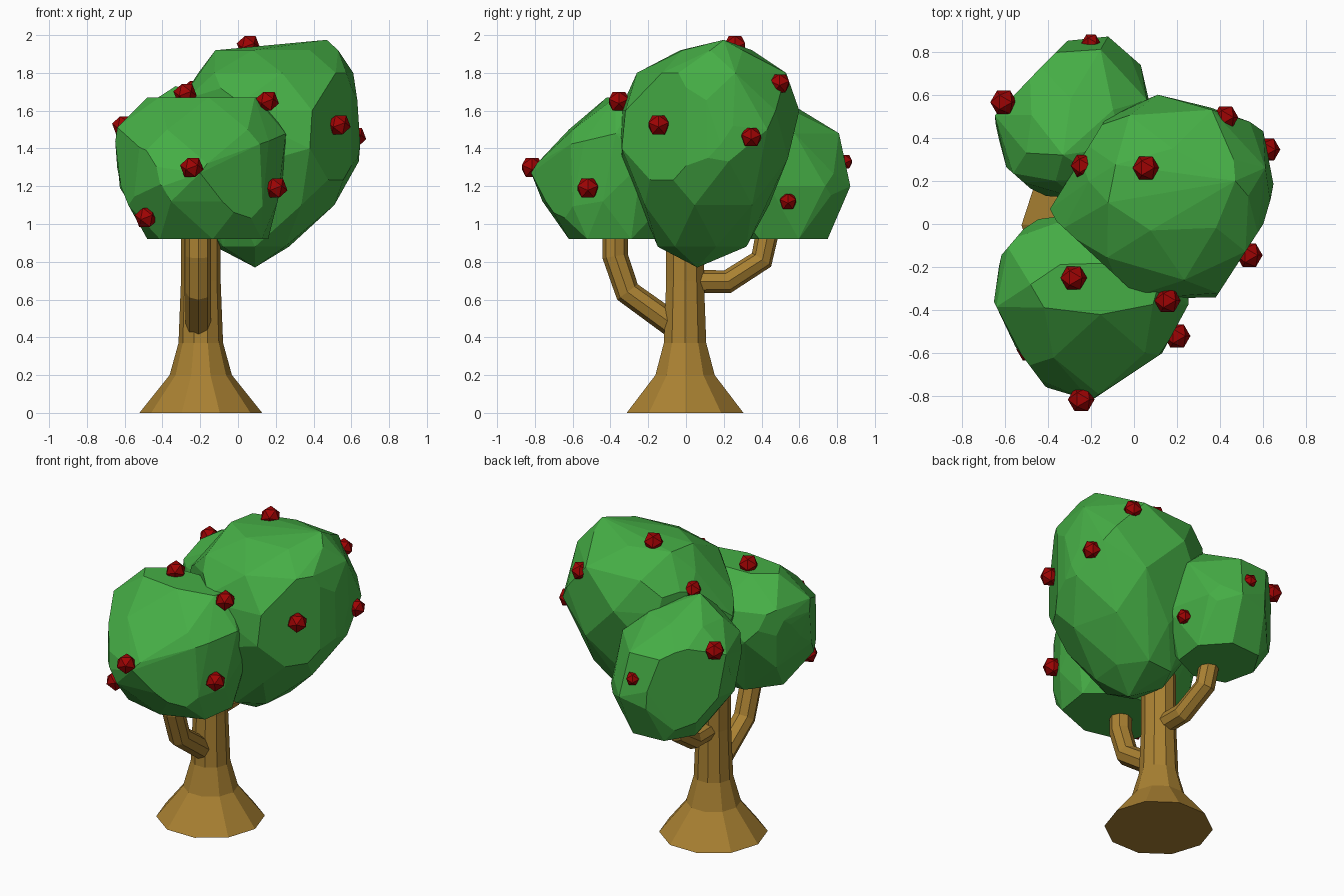
import bpy, bmesh, math
from mathutils import Vector, Matrix

if "Cube" in bpy.data.objects:
    bpy.data.objects.remove(bpy.data.objects["Cube"])


def material(name, color):
    m = bpy.data.materials.new(name)
    m.diffuse_color = (*color, 1)
    m.use_nodes = True
    m.node_tree.nodes["Principled BSDF"].inputs["Base Color"].default_value = m.diffuse_color
    return m


LEAF = material("leaf green", (0.06, 0.42, 0.06))
BARK = material("bark brown", (0.40, 0.22, 0.032))
FRUIT = material("fruit red", (0.34, 0.001, 0.001))


def finish(bm, name, mat):
    bmesh.ops.recalc_face_normals(bm, faces=bm.faces)
    me = bpy.data.meshes.new(name)
    bm.to_mesh(me)
    bm.free()
    me.materials.append(mat)
    ob = bpy.data.objects.new(name, me)
    bpy.context.collection.objects.link(ob)
    return ob


# Trunk: ten-sided profile of (radius, height)
def trunk(profile, cx, cy, sides=10):
    bm = bmesh.new()
    rings = []
    for r, z in profile:
        rings.append([bm.verts.new((cx + r * math.cos(2 * math.pi * i / sides),
                                    cy + r * math.sin(2 * math.pi * i / sides), z))
                      for i in range(sides)])
    for a, b in zip(rings, rings[1:]):
        for i in range(sides):
            j = (i + 1) % sides
            bm.faces.new((a[i], a[j], b[j], b[i]))
    bm.faces.new(rings[0])
    bm.faces.new(rings[-1])
    finish(bm, "trunk", BARK)


trunk([(0.325, 0), (0.165, 0.2), (0.118, 0.37), (0.105, 0.7), (0.105, 1.05)], -0.197, -0.005)


# Branches: eight-sided tubes along a bent path
def branch(name, path, radius):
    cu = bpy.data.curves.new(name, "CURVE")
    cu.dimensions = "3D"
    cu.bevel_depth = radius
    cu.bevel_resolution = 2
    cu.use_fill_caps = True
    sp = cu.splines.new("POLY")
    sp.points.add(len(path) - 1)
    for p, co in zip(sp.points, path):
        p.co = (*co, 1)
    sp.use_smooth = False
    cu.materials.append(BARK)
    ob = bpy.data.objects.new(name, cu)
    bpy.context.collection.objects.link(ob)
    bpy.ops.object.select_all(action="DESELECT")
    ob.select_set(True)
    bpy.context.view_layer.objects.active = ob
    bpy.ops.object.convert(target="MESH")
    for f in bpy.context.object.data.polygons:
        f.use_smooth = False


branch("front_branch", [(-0.21, -0.06, 0.46), (-0.21, -0.31, 0.64),
                        (-0.21, -0.375, 0.83), (-0.21, -0.375, 1.0)], 0.068)
branch("back_branch", [(-0.2, 0.03, 0.695), (-0.2, 0.22, 0.695),
                       (-0.22, 0.4, 0.81), (-0.23, 0.44, 1.0)], 0.062)


def hull(points):
    bm = bmesh.new()
    for p in points:
        bm.verts.new(p)
    bmesh.ops.convex_hull(bm, input=bm.verts)
    loose = [v for v in bm.verts if not v.link_faces]
    bmesh.ops.delete(bm, geom=loose, context="VERTS")
    return bm


# Leaf clumps: faceted hull around stacked rings (z, xmin, xmax, ymin, ymax) and corner
# points, then trimmed by a counter-clockwise outline seen from the top
def clump(name, rings, corners, outline, sides=7):
    points = [Vector(c) for c in corners]
    for k, (z, x0, x1, y0, y1) in enumerate(rings):
        for i in range(sides):
            a = 2 * math.pi * (i + 0.5 * (k % 2)) / sides + 0.3
            x = (x0 + x1) / 2 + 0.54 * (x1 - x0) * math.cos(a)
            y = (y0 + y1) / 2 + 0.54 * (y1 - y0) * math.sin(a)
            points.append(Vector((min(max(x, x0), x1), min(max(y, y0), y1), z)))
    bm = hull(points)
    for (ax, ay), (bx, by) in zip(outline, outline[1:]):
        geom = bm.verts[:] + bm.edges[:] + bm.faces[:]
        bmesh.ops.bisect_plane(bm, geom=geom, plane_co=(ax, ay, 0),
                               plane_no=(by - ay, ax - bx, 0), clear_outer=True)
        bmesh.ops.holes_fill(bm, edges=[e for e in bm.edges if e.is_boundary], sides=0)
    # Merge trimming slivers and rebuild the hull with clean facets
    bmesh.ops.remove_doubles(bm, verts=bm.verts, dist=0.06)
    points = [v.co.copy() for v in bm.verts] + [Vector(c) for c in corners]
    bm.free()
    bm = hull(points)
    bmesh.ops.dissolve_limit(bm, angle_limit=math.radians(4),
                             verts=bm.verts, edges=bm.edges)
    finish(bm, name, LEAF)


clump("large_leaf_clump",
      [(0.88, -0.12, 0.27, -0.15, 0.32), (1.1, -0.25, 0.51, -0.24, 0.44),
       (1.35, -0.32, 0.65, -0.34, 0.54), (1.6, -0.34, 0.64, -0.35, 0.60),
       (1.8, -0.21, 0.61, -0.26, 0.53), (1.92, -0.12, 0.53, -0.03, 0.35)],
      [(0.09, 0.06, 0.77), (0.47, 0.2, 1.975), (0.6, 0.43, 1.5),
       (-0.39, 0.07, 1.5), (0.38, -0.34, 1.4)],
      [(-0.4, 0.05), (-0.02, -0.3), (0.15, -0.35), (0.38, -0.34), (0.6, 0.0), (0.65, 0.17),
       (0.6, 0.43), (0.39, 0.6), (0.1, 0.61), (-0.1, 0.54), (-0.4, 0.05)])
clump("front_leaf_clump",
      [(0.92, -0.48, 0.16, -0.62, -0.12), (1.12, -0.6, 0.21, -0.76, 0.0),
       (1.32, -0.65, 0.25, -0.79, 0.05), (1.5, -0.65, 0.26, -0.62, 0.05),
       (1.67, -0.48, 0.12, -0.42, -0.18)],
      [(-0.2, -0.82, 1.27), (-0.4, -0.76, 1.2)],
      [(-0.45, 0.05), (-0.62, -0.15), (-0.65, -0.36), (-0.55, -0.57), (-0.4, -0.77),
       (-0.2, -0.82), (0.13, -0.6), (0.26, -0.36)])
clump("back_leaf_clump",
      [(0.92, -0.46, 0.0, 0.3, 0.75), (1.2, -0.63, 0.1, 0.13, 0.87),
       (1.48, -0.65, 0.06, 0.12, 0.81), (1.62, -0.5, -0.05, 0.2, 0.58)],
      [(-0.33, 0.32, 1.73), (-0.12, 0.87, 1.2)],
      [(0.1, 0.61), (0.04, 0.73), (-0.12, 0.87), (-0.31, 0.85), (-0.41, 0.75),
       (-0.65, 0.5), (-0.6, 0.27), (-0.43, 0.12)])

# Fruit: twenty-sided balls half sunk in the leaves (x, y, z, radius)
FRUITS = [(0.055, 0.26, 1.945, 0.063), (0.425, 0.495, 1.745, 0.06), (0.62, 0.345, 1.46, 0.06),
          (0.535, -0.145, 1.525, 0.063), (0.155, -0.355, 1.65, 0.063), (0.2, -0.52, 1.19, 0.063),
          (-0.245, -0.815, 1.3, 0.063), (-0.28, -0.25, 1.69, 0.063), (-0.605, 0.565, 1.52, 0.063),
          (-0.2, 0.84, 1.33, 0.045), (0.06, 0.54, 1.12, 0.05), (-0.235, 0.27, 1.71, 0.06),
          (-0.485, -0.58, 1.035, 0.063)]
for n, (x, y, z, r) in enumerate(FRUITS):
    bm = bmesh.new()
    bmesh.ops.create_icosphere(bm, subdivisions=1, radius=r)
    bmesh.ops.rotate(bm, verts=bm.verts, matrix=Matrix.Rotation(math.radians(37.4), 3, "Y"))
    bmesh.ops.translate(bm, verts=bm.verts, vec=Vector((x, y, z)))
    finish(bm, f"fruit_{n + 1}", FRUIT)
